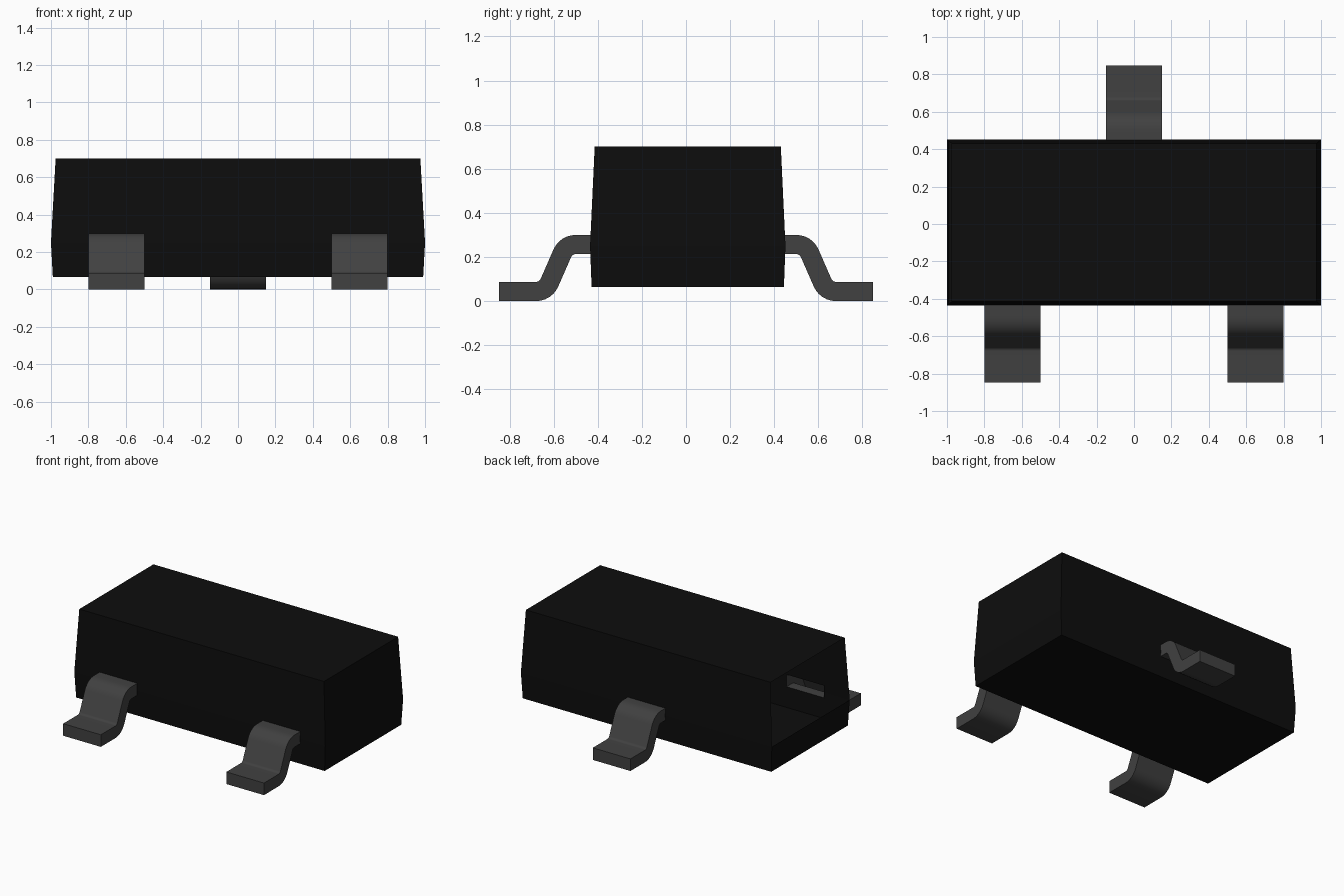
import bpy, bmesh, math

cube = bpy.data.objects.get("Cube")
if cube:
    bpy.data.objects.remove(cube, do_unlink=True)


def material(name, value):
    mat = bpy.data.materials.new(name)
    mat.use_nodes = True
    colour = (value, value, value, 1)
    mat.diffuse_color = colour
    mat.node_tree.nodes["Principled BSDF"].inputs["Base Color"].default_value = colour
    return mat


def finish(bm, name, mat):
    mesh = bpy.data.meshes.new(name)
    bm.to_mesh(mesh)
    bm.free()
    mesh.materials.append(mat)
    obj = bpy.data.objects.new(name, mesh)
    bpy.context.collection.objects.link(obj)
    return obj


black = material("black plastic", 0.004)
grey = material("dark grey metal", 0.052)

LEAD_W = 0.30
LEAD_LOW, LEAD_HIGH = 0.213, 0.30
# Each lead: name, centre x, side it leaves from
LEADS = [("front_left_lead", 0.65, -1), ("front_right_lead", -0.65, -1), ("back_lead", 0, 1)]

# Body: hollow tapered shell, widest at the mould parting line
bm = bmesh.new()
MID_Y = 0.008
rings = []
for z, hx, hy in ((0.065, 0.99, 0.436), (0.25, 1.0, 0.443), (0.70, 0.975, 0.422)):
    rings.append([bm.verts.new((sx * hx, MID_Y + sy * hy, z))
                  for sx, sy in ((-1, -1), (1, -1), (1, 1), (-1, 1))])
bm.faces.new(rings[0][::-1])
bm.faces.new(rings[-1])
for level, (low, high) in enumerate(zip(rings, rings[1:])):
    for i in range(4):
        j = (i + 1) % 4
        # The right end is open above the parting line
        if level == 1 and i == 3:
            continue
        bm.faces.new((low[i], low[j], high[j], high[i]))

# Slots in the long walls where the leads enter
for name, x, side in LEADS:
    for co, no in (((x - LEAD_W / 2, 0, 0), (1, 0, 0)), ((x + LEAD_W / 2, 0, 0), (1, 0, 0)),
                   ((0, 0, LEAD_LOW), (0, 0, 1)), ((0, 0, LEAD_HIGH), (0, 0, 1))):
        walls = [f for f in bm.faces if f.normal.y * side > 0.9 or f.calc_center_median().y * side > 0.4]
        geom = set(walls) | {e for f in walls for e in f.edges} | {v for f in walls for v in f.verts}
        bmesh.ops.bisect_plane(bm, geom=list(geom), plane_co=co, plane_no=no, dist=0.0001)
slots = []
for f in bm.faces:
    c = f.calc_center_median()
    for name, x, side in LEADS:
        if c.y * side > 0.4 and abs(c.x - x) < LEAD_W / 2 and LEAD_LOW < c.z < LEAD_HIGH:
            slots.append(f)
bmesh.ops.delete(bm, geom=slots, context='FACES')
finish(bm, "body", black)


def bend(cy, cz, radius, flip):
    """Arc points of one lead bend; flip gives the lower, opposite bend."""
    points = []
    for i in range(7):
        a = math.radians(67) * i / 6
        points.append((cy + flip * radius * math.sin(a), cz + flip * radius * math.cos(a)))
    return points


# Leads: S-bent strips, open where they meet the body
INNER, OUTER = 0.023, 0.11
top_line = [(0.43, LEAD_HIGH)] + bend(0.50, 0.19, OUTER, 1)
top_line += bend(0.68, 0.11, INNER, -1)[::-1] + [(0.847, 0.087)]
under_line = [(0.43, LEAD_LOW)] + bend(0.50, 0.19, INNER, 1)
under_line += bend(0.68, 0.11, OUTER, -1)[::-1] + [(0.847, 0)]

for name, x, side in LEADS:
    bm = bmesh.new()
    sections = []
    for (ty, tz), (uy, uz) in zip(top_line, under_line):
        sections.append([bm.verts.new((x + sx * LEAD_W / 2, side * y, z)) for sx, y, z in
                         ((-1, ty, tz), (1, ty, tz), (1, uy, uz), (-1, uy, uz))])
    for a, b in zip(sections, sections[1:]):
        for i in range(4):
            j = (i + 1) % 4
            bm.faces.new((a[i], a[j], b[j], b[i]))
    bm.faces.new(sections[-1])
    bmesh.ops.recalc_face_normals(bm, faces=bm.faces)
    lead = finish(bm, name, grey)
    bpy.ops.object.select_all(action='DESELECT')
    lead.select_set(True)
    bpy.context.view_layer.objects.active = lead
    bpy.ops.object.shade_smooth_by_angle(angle=math.radians(30))
